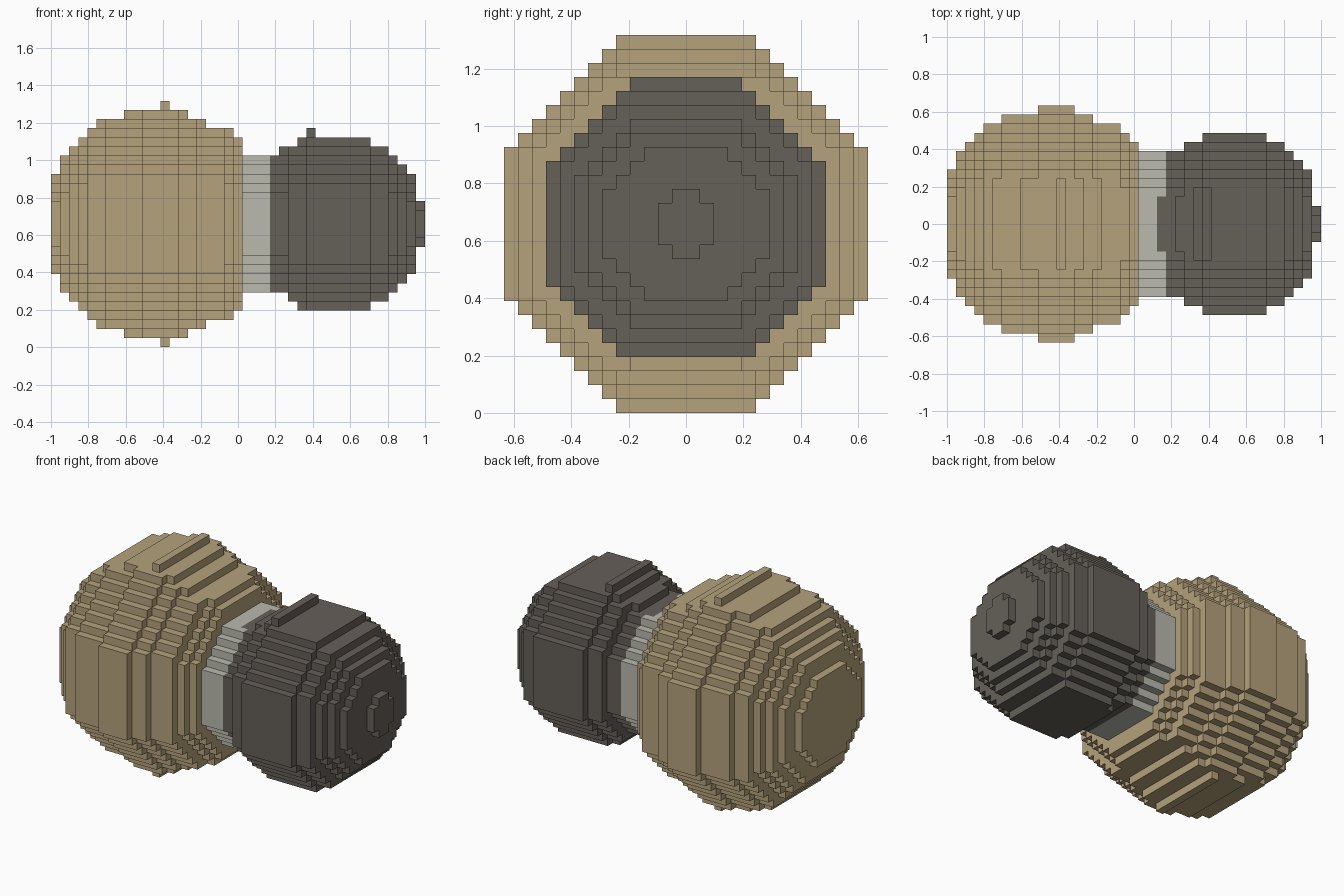
import bpy
import bmesh
from mathutils import Vector

old = bpy.data.objects.get("Cube")
if old:
    bpy.data.objects.remove(old)

UNIT = 2 / 41      # edge of one block
MID_ROW = 13       # block row of the long axis


def material(name, rgb):
    mat = bpy.data.materials.new(name)
    mat.use_nodes = True
    mat.diffuse_color = (*rgb, 1)
    mat.node_tree.nodes["Principled BSDF"].inputs["Base Color"].default_value = (*rgb, 1)
    return mat


def stepped_body(start, slices):
    """Stack octagonal block slices along x: (count, half width, rows below, rows above)."""
    cells, i = set(), start
    for count, half, below, above in slices:
        limit = half + round(0.41 * half) - 0.5
        for _ in range(count):
            for j in range(-half, half):
                for k in range(-below, above + 1):
                    if abs(j + 0.5) + abs(k) <= limit:
                        cells.add((i, j, k + MID_ROW))
            i += 1
    return cells


def even(steps):
    return [(n, half, rows, rows) for n, half, rows in steps]


def build(name, cells, solid, mat):
    """Skin the outside of a block set with square faces."""
    bm = bmesh.new()
    verts = {}

    def vert(p):
        key = tuple(p)
        if key not in verts:
            verts[key] = bm.verts.new(((p[0]) * UNIT - 1, p[1] * UNIT, p[2] * UNIT))
        return verts[key]

    for cell in sorted(cells):
        for axis in range(3):
            u, v = (axis + 1) % 3, (axis + 2) % 3
            for side in (0, 1):
                near = list(cell)
                near[axis] += 2 * side - 1
                if tuple(near) in solid:
                    continue
                corners = []
                for du, dv in ((0, 0), (1, 0), (1, 1), (0, 1)):
                    p = list(cell)
                    p[axis] += side
                    p[u] += du
                    p[v] += dv
                    corners.append(vert(p))
                bm.faces.new(corners if side else corners[::-1])
    mesh = bpy.data.meshes.new(name)
    bm.to_mesh(mesh)
    bm.free()
    mesh.materials.append(mat)
    obj = bpy.data.objects.new(name, mesh)
    bpy.context.collection.objects.link(obj)


# Large tan bulb
large = stepped_body(0, even([
    (1, 6, 5), (1, 8, 7), (1, 9, 8), (1, 10, 9), (1, 11, 10), (1, 11, 11),
    (2, 12, 11), (2, 12, 12), (2, 13, 12), (1, 13, 13), (1, 13, 12),
    (1, 12, 12), (1, 12, 11), (1, 11, 11), (2, 11, 10), (1, 10, 10), (1, 9, 9)]))

# Pale neck joining the bulbs
neck = stepped_body(21, even([(3, 8, 7)]))

# Small dark bulb, with a single ridge on top
small = stepped_body(24, [
    (1, 8, 7, 7), (1, 8, 7, 8), (1, 9, 8, 8), (1, 9, 9, 9), (1, 10, 9, 10),
    (6, 10, 9, 9), (2, 9, 8, 8), (1, 8, 7, 7), (1, 7, 6, 6), (1, 6, 5, 5), (1, 2, 2, 2)])

# Dark lip set into the top of the neck
lip = {(23, j, MID_ROW + 7) for j in range(-3, 3)}
neck -= lip
small |= lip

solid = large | neck | small
build("large_bulb", large, solid, material("tan", (0.46, 0.36, 0.20)))
build("neck", neck, solid, material("pale grey", (0.49, 0.49, 0.43)))
build("small_bulb", small, solid, material("dark grey", (0.13, 0.115, 0.098)))
